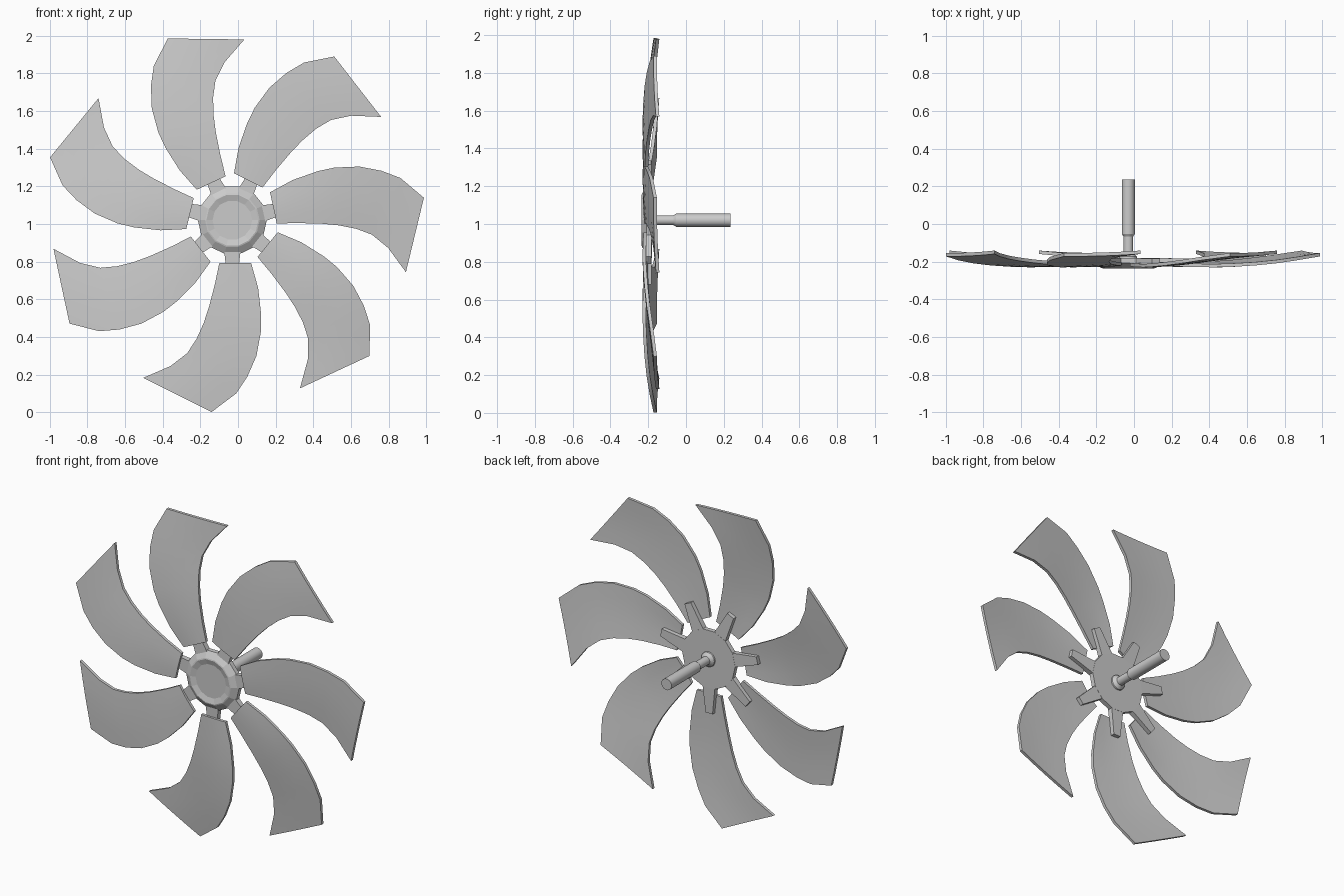
import bpy, bmesh, math

if "Cube" in bpy.data.objects:
    bpy.data.objects.remove(bpy.data.objects["Cube"])

CX, CZ = -0.03, 1.02   # rotor axis, parallel to y
N = 7


def finish(name, verts, faces, smooth=True):
    me = bpy.data.meshes.new(name)
    me.from_pydata(verts, [], faces)
    bm = bmesh.new()
    bm.from_mesh(me)
    bmesh.ops.recalc_face_normals(bm, faces=bm.faces)
    bm.to_mesh(me)
    bm.free()
    ob = bpy.data.objects.new(name, me)
    bpy.context.collection.objects.link(ob)
    ob.location = (CX, 0, CZ)
    if smooth:
        bpy.ops.object.select_all(action='DESELECT')
        ob.select_set(True)
        bpy.context.view_layer.objects.active = ob
        bpy.ops.object.shade_smooth_by_angle(angle=math.radians(30))
    return ob


def lathe(name, profile, sides, phase=0.0, smooth=True):
    """Revolve (y, radius) points round the y axis and cap both ends."""
    verts, faces = [], []
    for y, r in profile:
        for i in range(sides):
            a = math.tau * (i + phase) / sides
            verts.append((r * math.cos(a), y, r * math.sin(a)))
    for j in range(len(profile) - 1):
        for i in range(sides):
            k = (i + 1) % sides
            faces.append((j * sides + i, j * sides + k, (j + 1) * sides + k, (j + 1) * sides + i))
    faces.append(tuple(range(sides)))
    faces.append(tuple(range((len(profile) - 1) * sides, len(profile) * sides)))
    return finish(name, verts, faces, smooth)


def spin_copies(ob, base):
    """Repeat a part evenly round the rotor axis."""
    ob.name = base + "_1"
    for i in range(1, N):
        c = ob.copy()
        c.name = f"{base}_{i + 1}"
        c.rotation_euler = (0, -math.tau * i / N, 0)
        bpy.context.collection.objects.link(c)


# Blade: matching stations (x, y, z) along the convex and concave edges
convex = [(.100, -.215, -.228), (.137, -.219, -.36), (.153, -.221, -.50), (.152, -.219, -.59),
          (.128, -.211, -.72), (.080, -.199, -.83), (.020, -.184, -.92), (-.110, -.163, -1.018)]
concave = [(-.069, -.212, -.226), (-.093, -.210, -.34), (-.124, -.205, -.46), (-.152, -.198, -.545),
           (-.190, -.188, -.63), (-.240, -.177, -.706), (-.328, -.164, -.774), (-.474, -.150, -.837)]
ACROSS, THICK = 5, 0.018
rows = len(convex)
verts = []
for side in (-1, 1):
    for a, b in zip(convex, concave):
        for k in range(ACROSS):
            t = k / (ACROSS - 1)
            p = [u + (v - u) * t for u, v in zip(a, b)]
            p[1] += side * THICK / 2 - 0.016 * t * (1 - t)
            verts.append(p)
off = rows * ACROSS
faces = []
for j in range(rows - 1):
    for k in range(ACROSS - 1):
        q = (j * ACROSS + k, j * ACROSS + k + 1, (j + 1) * ACROSS + k + 1, (j + 1) * ACROSS + k)
        faces += [q, tuple(i + off for i in reversed(q))]
rim = ([k for k in range(ACROSS)] + [j * ACROSS + ACROSS - 1 for j in range(1, rows)]
       + [(rows - 1) * ACROSS + k for k in range(ACROSS - 2, -1, -1)]
       + [j * ACROSS for j in range(rows - 2, 0, -1)])
for i, a in enumerate(rim):
    b = rim[(i + 1) % len(rim)]
    faces.append((a, b, b + off, a + off))
spin_copies(finish("blade", verts, faces), "blade")

# Tapered arms carrying the blades
arm = []
for r, w, front, back in ((.13, .047, -.215, -.180), (.34, .024, -.210, -.184)):
    arm += [(-w, front, -r), (w, front, -r), (w, back, -r), (-w, back, -r)]
arm_faces = [(0, 1, 2, 3), (4, 5, 6, 7)] + [(i, (i + 1) % 4, (i + 1) % 4 + 4, i + 4) for i in range(4)]
spin_copies(finish("blade_arm", arm, arm_faces, False), "blade_arm")

# Hub with sloped rim and shallow front dish
lathe("hub", [(-.180, .183), (-.208, .183), (-.233, .145), (-.235, .138), (-.225, .105)], 14, 0, False)

# Shaft with flared collar and thicker rear sleeve
lathe("shaft", [(-.190, .048), (-.172, .045), (-.155, .026), (-.065, .026)], 24)
lathe("shaft_sleeve", [(-.066, .026), (-.052, .035), (.235, .035)], 24)
